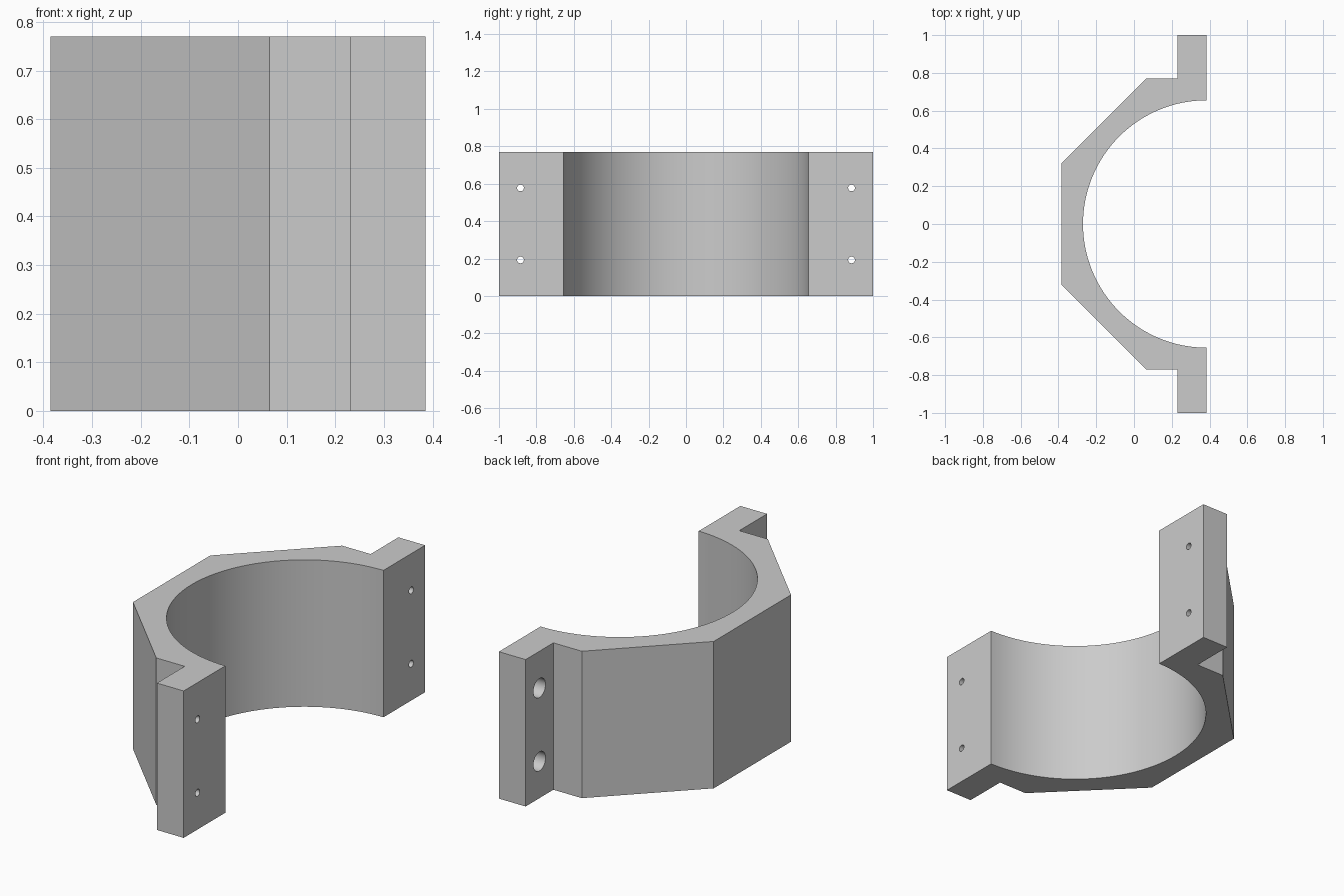
import bpy, bmesh, math

cube = bpy.data.objects.get("Cube")
if cube:
    bpy.data.objects.remove(cube, do_unlink=True)

HEIGHT = 0.77
FACE_X = 0.385       # flat mating face
FLANGE_X = 0.23      # outer face of the flanges
BORE_R = 0.655
SEGMENTS = 64

grey = bpy.data.materials.new("light grey")
grey.use_nodes = True
colour = (0.6, 0.6, 0.6, 1)
grey.diffuse_color = colour
grey.node_tree.nodes["Principled BSDF"].inputs["Base Color"].default_value = colour


def make_object(name, bm):
    bmesh.ops.recalc_face_normals(bm, faces=bm.faces)
    mesh = bpy.data.meshes.new(name)
    bm.to_mesh(mesh)
    bm.free()
    mesh.materials.append(grey)
    obj = bpy.data.objects.new(name, mesh)
    bpy.context.collection.objects.link(obj)
    return obj


def cylinder_x(name, x0, x1, y, z, radius):
    """Cylinder lying along x, used as a drill."""
    bm = bmesh.new()
    ring = [bm.verts.new((x0, y + radius * math.cos(a), z + radius * math.sin(a)))
            for a in (math.tau * i / 32 for i in range(32))]
    face = bm.faces.new(ring)
    ext = bmesh.ops.extrude_face_region(bm, geom=[face])
    moved = [v for v in ext["geom"] if isinstance(v, bmesh.types.BMVert)]
    bmesh.ops.translate(bm, verts=moved, vec=(x1 - x0, 0, 0))
    obj = make_object(name, bm)
    obj.hide_render = True
    return obj


# Half clamp profile: mirrored outer outline plus the semicircular bore
half = [(-FACE_X, 0.32), (0.065, 0.77), (FLANGE_X, 0.77), (FLANGE_X, 1), (FACE_X, 1)]
outer = [(x, -y) for x, y in reversed(half)] + half
bore = [(FACE_X - BORE_R * math.sin(a), BORE_R * math.cos(a))
        for a in (math.pi * i / SEGMENTS for i in range(SEGMENTS + 1))]

bm = bmesh.new()
bottom = bm.faces.new([bm.verts.new((x, y, 0)) for x, y in outer + bore])
ext = bmesh.ops.extrude_face_region(bm, geom=[bottom])
bmesh.ops.translate(bm, vec=(0, 0, HEIGHT),
                    verts=[v for v in ext["geom"] if isinstance(v, bmesh.types.BMVert)])
clamp = make_object("half_clamp", bm)

# Screw holes with wide counterbores on the outer side of each flange
drills = []
for y in (-0.885, 0.885):
    for z in (HEIGHT * 0.25, HEIGHT * 0.75):
        drills.append(cylinder_x("screw_hole_cutter", 0.1, 0.5, y, z, 0.018))
        drills.append(cylinder_x("counterbore_cutter", 0.1, FLANGE_X + 0.1, y, z, 0.05))

bpy.context.view_layer.objects.active = clamp
clamp.select_set(True)
for drill in drills:
    mod = clamp.modifiers.new("drill", 'BOOLEAN')
    mod.operation = 'DIFFERENCE'
    mod.solver = 'EXACT'
    mod.object = drill
    bpy.ops.object.modifier_apply(modifier=mod.name)
    bpy.data.objects.remove(drill, do_unlink=True)

# Smooth bore, sharp outer edges
bpy.ops.object.select_all(action='DESELECT')
clamp.select_set(True)
bpy.ops.object.shade_smooth_by_angle(angle=math.radians(30))
